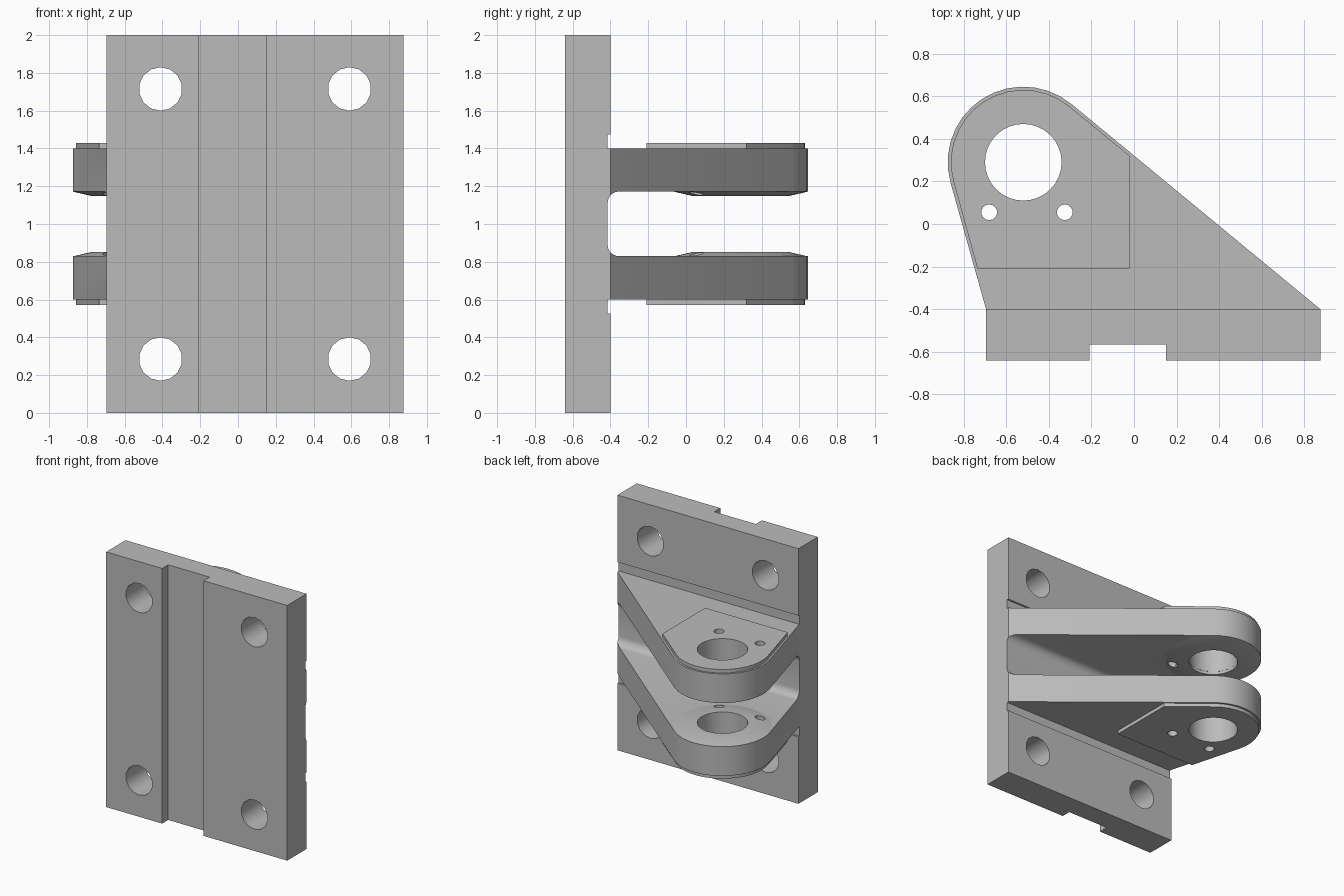
import bpy, bmesh
from math import acos, atan2, cos, sin, pi, radians
from mathutils import Matrix, Vector

if "Cube" in bpy.data.objects:
    bpy.data.objects.remove(bpy.data.objects["Cube"])

grey = bpy.data.materials.new("machined grey")
grey.use_nodes = True
grey.diffuse_color = (0.5, 0.5, 0.5, 1)
grey.node_tree.nodes["Principled BSDF"].inputs["Base Color"].default_value = grey.diffuse_color

PIN = Vector((-0.52, 0.29))          # centre of the pin hole
ALONG_X = Matrix(((0, 0, 1, 0), (1, 0, 0, 0), (0, 1, 0, 0), (0, 0, 0, 1)))
ALONG_Y = Matrix.Rotation(pi / 2, 4, 'X')


def finish(name, bm):
    bmesh.ops.recalc_face_normals(bm, faces=bm.faces[:])
    mesh = bpy.data.meshes.new(name)
    bm.to_mesh(mesh)
    bm.free()
    mesh.materials.append(grey)
    obj = bpy.data.objects.new(name, mesh)
    bpy.context.collection.objects.link(obj)
    return obj


def prism(name, points, low, high, matrix=Matrix()):
    bm = bmesh.new()
    face = bm.faces.new([bm.verts.new((p[0], p[1], low)) for p in points])
    new = bmesh.ops.extrude_face_region(bm, geom=[face])["geom"]
    bmesh.ops.translate(bm, vec=(0, 0, high - low),
                        verts=[v for v in new if isinstance(v, bmesh.types.BMVert)])
    bm.transform(matrix)
    return finish(name, bm)


def arc(centre, radius, start, end, steps):
    angles = [start + (end - start) * i / steps for i in range(steps + 1)]
    return [(centre[0] + radius * cos(a), centre[1] + radius * sin(a)) for a in angles]


def nose(right, left, radius):
    """Rounded end around the pin, tangent to lines from both points."""
    def tangent(point, side):
        d = Vector(point) - PIN
        return atan2(d.y, d.x) + side * acos(radius / d.length)
    return arc(PIN, radius, tangent(right, 1), tangent(left, -1) + 2 * pi, 14)


def cylinder(name, radius1, radius2, segments, depth, matrix):
    bm = bmesh.new()
    bmesh.ops.create_cone(bm, cap_ends=True, segments=segments, radius1=radius1,
                          radius2=radius2, depth=depth, matrix=matrix)
    return finish(name, bm)


def cut(obj, cutters):
    bpy.context.view_layer.objects.active = obj
    for cutter in cutters:
        mod = obj.modifiers.new("cut", 'BOOLEAN')
        mod.operation, mod.solver, mod.object = 'DIFFERENCE', 'EXACT', cutter
        bpy.ops.object.modifier_apply(modifier=mod.name)


# Back plate and both arms share one plan outline, with the keyway in front
right, left = (0.875, -0.4), (-0.695, -0.4)
outline = [(-0.695, -0.64), (-0.21, -0.64), (-0.21, -0.565), (0.15, -0.565),
           (0.15, -0.64), (0.875, -0.64), right] + nose(right, left, 0.355) + [left]
bracket = prism("bracket_body", outline, 0, 2)

# Side profiles remove the space above, below and between the arms
above = [(-0.4, 2.1), (-0.4, 1.475), (-0.415, 1.475), (-0.415, 1.4), (1, 1.4), (1, 2.1)]
below = [(y, 2 - z) for y, z in above]
slot = ([(1, 0.83), (1, 1.172)] + arc((-0.355, 1.112), 0.06, pi / 2, pi, 6)
        + arc((-0.355, 0.89), 0.06, pi, 1.5 * pi, 6))
cutters = [prism("arm_clearance_cutter", p, -1.2, 1.2, ALONG_X) for p in (above, below, slot)]

# Four bolt holes through the plate
for x in (-0.41, 0.59):
    for z in (0.285, 1.715):
        cutters.append(cylinder("bolt_hole_cutter", 0.115, 0.115, 14, 0.6,
                                Matrix.Translation((x, -0.5, z)) @ ALONG_Y))

# Pin hole and two small holes through the arms
pin_cutters = [cylinder("pin_hole_cutter", r, r, n, 3, Matrix.Translation((x, y, 1)))
               for x, y, r, n in ((PIN.x, PIN.y, 0.18, 32),
                                  (-0.68, 0.055, 0.037, 14), (-0.325, 0.055, 0.037, 14))]
cut(bracket, cutters + pin_cutters)
parts = [bracket]

# Raised outer pad and tapered inner boss on each arm
pad_right, pad_left = (-0.02, 0.32), (-0.735, -0.21)
pad_outline = [pad_left, (-0.02, -0.21), pad_right] + nose(pad_right, pad_left, 0.34)
for name, side in (("upper", 1), ("lower", -1)):
    pad = prism(name + "_outer_pad", pad_outline, 1 + side * 0.4, 1 + side * 0.428)
    place = Matrix.Translation((PIN.x, PIN.y, 1 + side * 0.159))
    flip = Matrix.Rotation(pi if side > 0 else 0, 4, 'X')
    boss = cylinder(name + "_inner_boss", 0.353, 0.25, 48, 0.024, place @ flip)
    for part in (pad, boss):
        cut(part, pin_cutters)
        parts.append(part)

for cutter in cutters + pin_cutters:
    bpy.data.objects.remove(cutter)

# Smooth the round walls, keep machined edges crisp
bpy.ops.object.select_all(action='DESELECT')
for part in parts:
    part.select_set(True)
bpy.context.view_layer.objects.active = bracket
bpy.ops.object.shade_smooth_by_angle(angle=radians(30))
